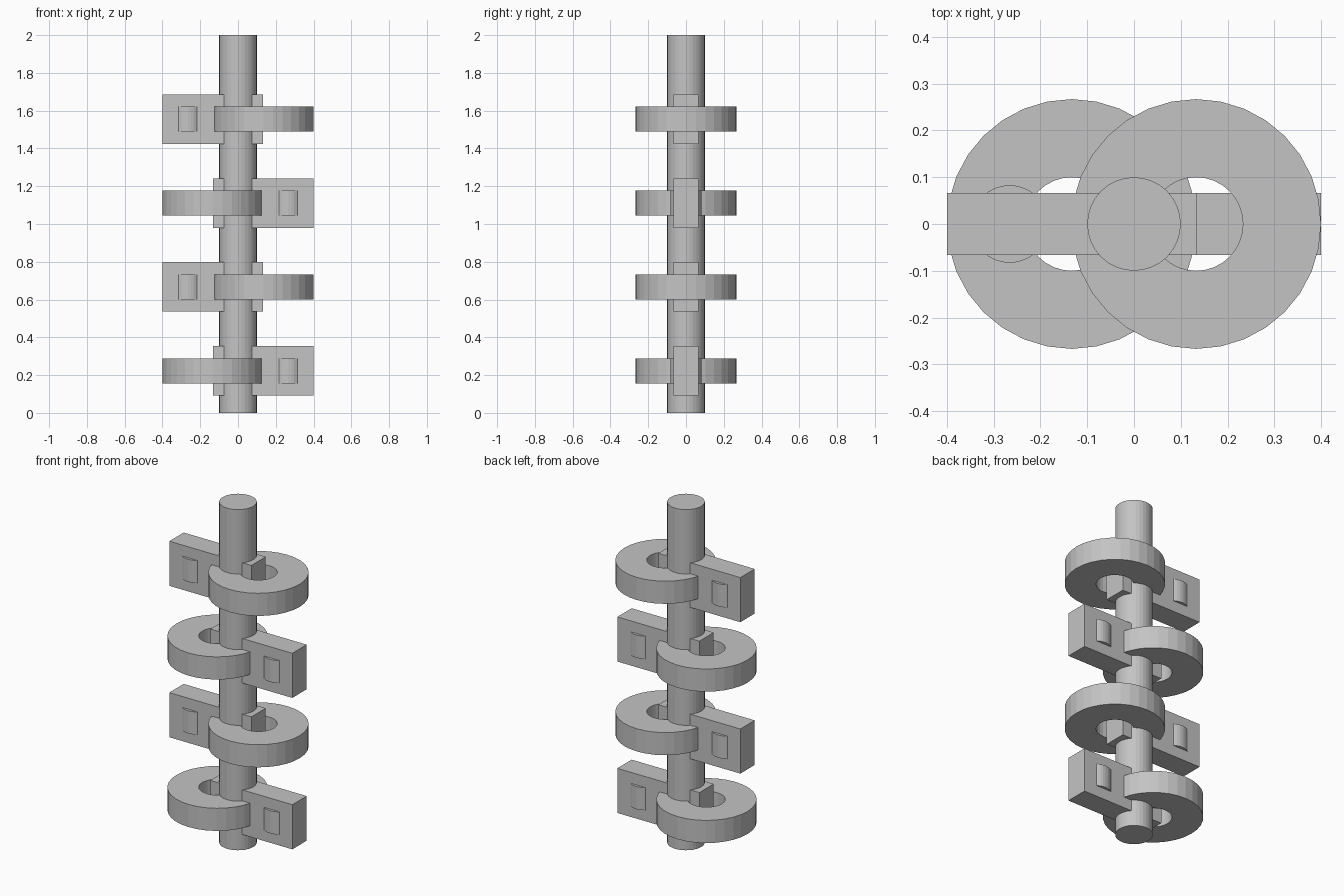
import bpy
import bmesh
from math import cos, sin, tau

cube = bpy.data.objects.get("Cube")
if cube:
    bpy.data.objects.remove(cube, do_unlink=True)

grey = bpy.data.materials.new("plain_grey")
grey.use_nodes = True
colour = (0.55, 0.55, 0.55, 1)
grey.diffuse_color = colour
grey.node_tree.nodes["Principled BSDF"].inputs["Base Color"].default_value = colour

SEGMENTS = 32
PLATE = 0.133   # ring thickness
OFFSET = 0.133  # distance of ring and block centres from the shaft axis


def finish(name, bm, location):
    bmesh.ops.recalc_face_normals(bm, faces=bm.faces)
    mesh = bpy.data.meshes.new(name)
    bm.to_mesh(mesh)
    bm.free()
    mesh.materials.append(grey)
    obj = bpy.data.objects.new(name, mesh)
    obj.location = location
    bpy.context.collection.objects.link(obj)
    return obj


def cylinder(name, radius, height, location):
    bm = bmesh.new()
    bmesh.ops.create_cone(bm, cap_ends=True, segments=SEGMENTS,
                          radius1=radius, radius2=radius, depth=height)
    return finish(name, bm, location)


def box(name, size, location):
    bm = bmesh.new()
    bmesh.ops.create_cube(bm, size=1)
    bmesh.ops.scale(bm, vec=size, verts=bm.verts)
    return finish(name, bm, location)


def ring(name, outer, inner, height, location):
    bm = bmesh.new()
    h = height / 2
    profile = [(inner, -h), (outer, -h), (outer, h), (inner, h)]
    loops = [[bm.verts.new((r * cos(tau * i / SEGMENTS), r * sin(tau * i / SEGMENTS), z))
              for r, z in profile] for i in range(SEGMENTS)]
    for i in range(SEGMENTS):
        a, b = loops[i - 1], loops[i]
        for k in range(4):
            bm.faces.new((a[k - 1], a[k], b[k], b[k - 1]))
    return finish(name, bm, location)


# Central shaft
cylinder("shaft", 0.1, 2, (0, 0, 1))

# Four levels, each a ring on one side and a block with a pin on the other
for level in range(4):
    side = 1 if level % 2 else -1
    z = 2 / 9 + level * 4 / 9
    ring(f"ring_{level + 1}", 0.267, 0.1, PLATE, (side * OFFSET, 0, z))
    box(f"block_{level + 1}", (0.533, 0.133, 0.262), (-side * OFFSET, 0, z))
    cylinder(f"pin_{level + 1}", 0.083, PLATE, (-side * 2 * OFFSET, 0, z))
